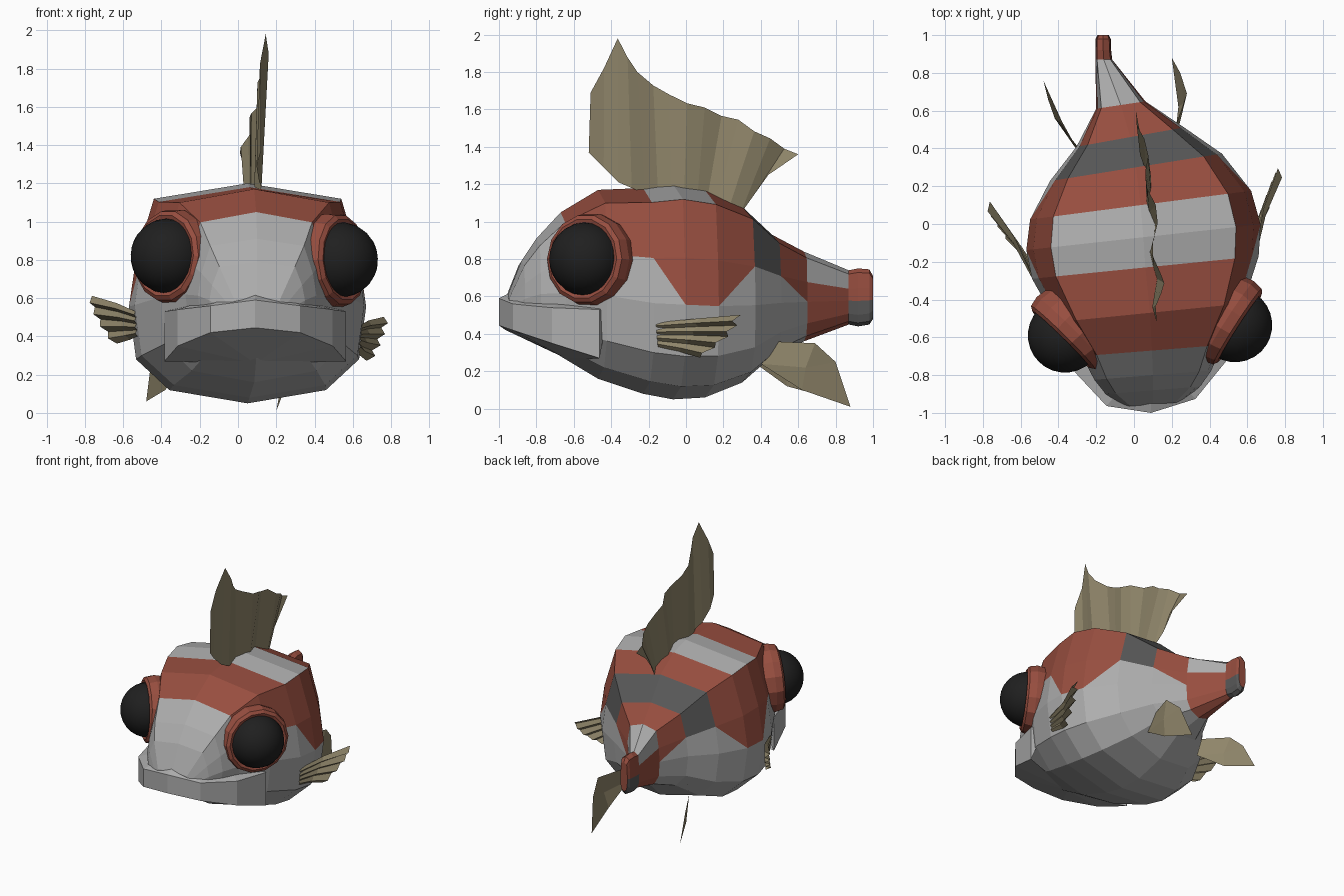
import bpy, bmesh, math
from mathutils import Vector, Matrix

if "Cube" in bpy.data.objects:
    bpy.data.objects.remove(bpy.data.objects["Cube"])

def mat(name, c):
    m = bpy.data.materials.new(name)
    m.diffuse_color = (*c, 1)
    m.use_nodes = True
    m.node_tree.nodes["Principled BSDF"].inputs["Base Color"].default_value = m.diffuse_color
    return m

GREY = mat("light grey", (0.42, 0.42, 0.42))
RED = mat("brick red", (0.31, 0.076, 0.05))
DARK = mat("dark grey", (0.095, 0.095, 0.095))
FIN = mat("olive fin", (0.275, 0.235, 0.143))
BLACK = mat("eye black", (0.014, 0.014, 0.014))

def make(name, verts, faces, mats, idx=None):
    me = bpy.data.meshes.new(name)
    me.from_pydata([tuple(v) for v in verts], [], faces)
    for m in mats:
        me.materials.append(m)
    for k, p in enumerate(me.polygons):
        p.material_index = idx[k] if idx else 0
    bm = bmesh.new()
    bm.from_mesh(me)
    bmesh.ops.recalc_face_normals(bm, faces=bm.faces)
    bm.to_mesh(me)
    bm.free()
    ob = bpy.data.objects.new(name, me)
    bpy.context.collection.objects.link(ob)
    return ob

# Body: rings of (y, centre x, yaw shear, half width, top z, bottom z)
RINGS = [(-.955, .10, .08, .15, .60, .47), (-.88, .10, .08, .25, .79, .43),
         (-.80, .10, .08, .31, .91, .38), (-.67, .095, .08, .37, 1.05, .28),
         (-.47, .085, .10, .495, 1.17, .16), (-.23, .06, .10, .60, 1.18, .08),
         (-.07, .05, .11, .62, 1.20, .05), (.10, .035, .13, .585, 1.17, .06),
         (.30, .01, .16, .455, 1.08, .14), (.46, -.02, .18, .285, .93, .28),
         (.63, -.07, .15, .13, .84, .36), (.87, -.16, .0, .045, .74, .45),
         (.92, -.163, .0, .042, .75, .44), (.98, -.163, .0, .04, .745, .45),
         (1.0, -.163, .0, .03, .71, .48)]
SECTION = [(0, 1), (.79, .93), (.94, .66), (1, .44), (.94, .2), (.66, .06), (0, 0)]
LOOP = SECTION + [(-u, v) for u, v in SECTION[-2:0:-1]]
N = len(LOOP)
verts = []
for y, cx, yaw, w, zt, zb in RINGS:
    verts += [(cx + u * w, y + u * w * yaw, zb + v * (zt - zb)) for u, v in LOOP]

def colour(i, band):
    """Colour slot for ring gap i and height band (0 top .. 5 belly)."""
    if 3 <= i <= 4 or i == 7:
        return 1 if band < 2 else 0
    if i in (5, 6):
        return 0 if band == 0 else 1 if band == 1 or (band == 2 and i == 6) else 0
    if i == 8:
        return 2 if band < 2 else 0
    if i == 9:
        return 1 if band < 2 else 0
    if i == 10:
        return 0 if band < 2 else 1
    if i > 10:
        return 2 if band > 2 else 1
    return 0

faces, idx = [], []
for i in range(len(RINGS) - 1):
    for j in range(N):
        k = (j + 1) % N
        a, b, c, d = i * N + j, i * N + k, (i + 1) * N + k, (i + 1) * N + j
        band = min(j, N - 1 - j)
        if band == 2 and i in (5, 7, 9):      # slanted stripe ends
            ta, tb, tc, td = (a, b, c, d) if j < 6 else (b, a, d, c)
            if i in (5, 9):
                faces += [(ta, tc, td), (ta, tb, tc)]
            else:
                faces += [(ta, tb, td), (tb, tc, td)]
            idx += [1, 0]
        else:
            faces.append((a, b, c, d))
            idx.append(colour(i, band))
faces += [tuple(range(N)), tuple(range((len(RINGS) - 1) * N, len(RINGS) * N))]
idx += [0, 1]
make("body", verts, faces, [GREY, RED, DARK], idx)

# Overhanging lip with sloping jaw underside: (half x, y, top z, bottom z)
half = [(.475, -.50, .53, .27), (.405, -.75, .54, .35), (.235, -.945, .56, .42), (0, -1.0, .59, .445)]
prof = half + [(-x, y, t, b) for x, y, t, b in half[-2::-1]]
def head(x, y, z):
    return (.09 + x, y + x * .08, z)
verts = [head(x, y, b) for x, y, t, b in prof] + [head(x, y, t) for x, y, t, b in prof]
verts += [head(x * .78, y + .06, t + .03) for x, y, t, b in prof] + [head(0, -.62, .258)]
n = len(prof)
faces = []
for i in range(n - 1):
    faces += [(i, i + 1, n + i + 1, n + i), (n + i, n + i + 1, 2 * n + i + 1, 2 * n + i), (i + 1, i, 3 * n)]
faces += [(0, n, 2 * n), (n - 1, 2 * n - 1, 3 * n - 1)]
make("mouth", verts, faces, [GREY])

# Eyes and their collars
def eye(side, centre, direction):
    axis = Vector(direction).normalized()
    M = Matrix.Translation(centre) @ axis.to_track_quat('Z', 'Y').to_matrix().to_4x4()
    me = bpy.data.meshes.new(side + "_eye")
    bm = bmesh.new()
    bmesh.ops.create_uvsphere(bm, u_segments=24, v_segments=14, radius=.197, matrix=M)
    for f in bm.faces:
        f.smooth = True
    bm.to_mesh(me)
    bm.free()
    me.materials.append(BLACK)
    bpy.context.collection.objects.link(bpy.data.objects.new(side + "_eye", me))
    prof, s = [(.235, -.14), (.25, -.04), (.238, .015), (.215, .03), (.185, .02), (.17, -.1)], 14
    vs = [M @ Vector((r * math.cos(2 * math.pi * k / s), r * math.sin(2 * math.pi * k / s), h))
          for r, h in prof for k in range(s)]
    fs = [(i * s + k, i * s + (k + 1) % s, ((i + 1) % 6) * s + (k + 1) % s, ((i + 1) % 6) * s + k)
          for i in range(6) for k in range(s)]
    make(side + "_eye_collar", vs, fs, [RED])

eye("right", (.535, -.535, .80), (.84, -.54, .06))
eye("left", (-.365, -.59, .82), (-.70, -.71, .06))

# Dorsal fin: pleats of (bottom x, y, z, top x, y, z), with a small zigzag between
pleats = [(.12, -.52, 1.37, .12, -.51, 1.69), (.11, -.36, 1.21, .145, -.365, 1.98),
          (.10, -.22, 1.15, .14, -.26, 1.80), (.105, -.08, 1.16, .10, -.09, 1.68),
          (.08, .06, 1.12, .115, .10, 1.61), (.09, .16, 1.08, .06, .28, 1.545),
          (.06, .29, 1.04, .055, .45, 1.445), (.04, .44, 1.25, .01, .60, 1.36)]
rows = []
for i, p in enumerate(pleats):
    rows.append(p)
    if i < len(pleats) - 1:
        m = [(a + b) / 2 for a, b in zip(p, pleats[i + 1])]
        shift = .018 if i % 2 else -.018
        rows.append((m[0] + shift, m[1], m[2], m[3] + shift, m[4], m[5] - .012))
n = len(rows)
make("dorsal_fin", [r[:3] for r in rows] + [r[3:] for r in rows],
     [(i, i + 1, n + i + 1, n + i) for i in range(n - 1)], [FIN])

# Pectoral fins: pleated fans from a short root to a ragged tip edge
def fan(name, r0, r1, t0, t1, out, ribs=9):
    r0, r1, t0, t1, out = map(Vector, (r0, r1, t0, t1, out))
    vs = []
    for k in range(ribs):
        f, zig = k / (ribs - 1), (k % 2 - .5)
        tip, root = t0.lerp(t1, f), r0.lerp(r1, f)
        tip += (tip - root) * (.12 * math.sin(math.pi * f) - .07 * (k % 2))
        mid = root.lerp(tip, .5) - out * .02
        vs += [root + out * zig * .01, mid + out * zig * .025, tip + out * zig * .04]
    fs = [(3 * k + m, 3 * k + m + 1, 3 * k + m + 4, 3 * k + m + 3) for k in range(ribs - 1) for m in (0, 1)]
    make(name, vs, fs, [FIN])

fan("right_pectoral_fin", (.645, -.16, .46), (.635, -.15, .33), (.78, .29, .50), (.69, .07, .27), (.9, -.3, -.1))
fan("left_pectoral_fin", (-.54, -.28, .53), (-.53, -.27, .40), (-.78, .11, .61), (-.65, -.09, .36), (-.85, -.45, -.1))

# Pelvic fins: two-panel sheets with a slight fold
def pelvic(name, pts):
    make(name, pts, [(0, 1, 2, 6), (6, 2, 3), (0, 6, 5), (6, 3, 4, 5)], [FIN])

pelvic("right_pelvic_fin", [(.21, .40, .24), (.20, .46, .36), (.28, .69, .35), (.245, .80, .25),
                            (.20, .88, .01), (.235, .62, .10), (.262, .64, .22)])
pelvic("left_pelvic_fin", [(-.28, .36, .25), (-.29, .40, .37), (-.42, .56, .36), (-.455, .66, .26),
                           (-.48, .76, .06), (-.38, .54, .12), (-.385, .53, .23)])
